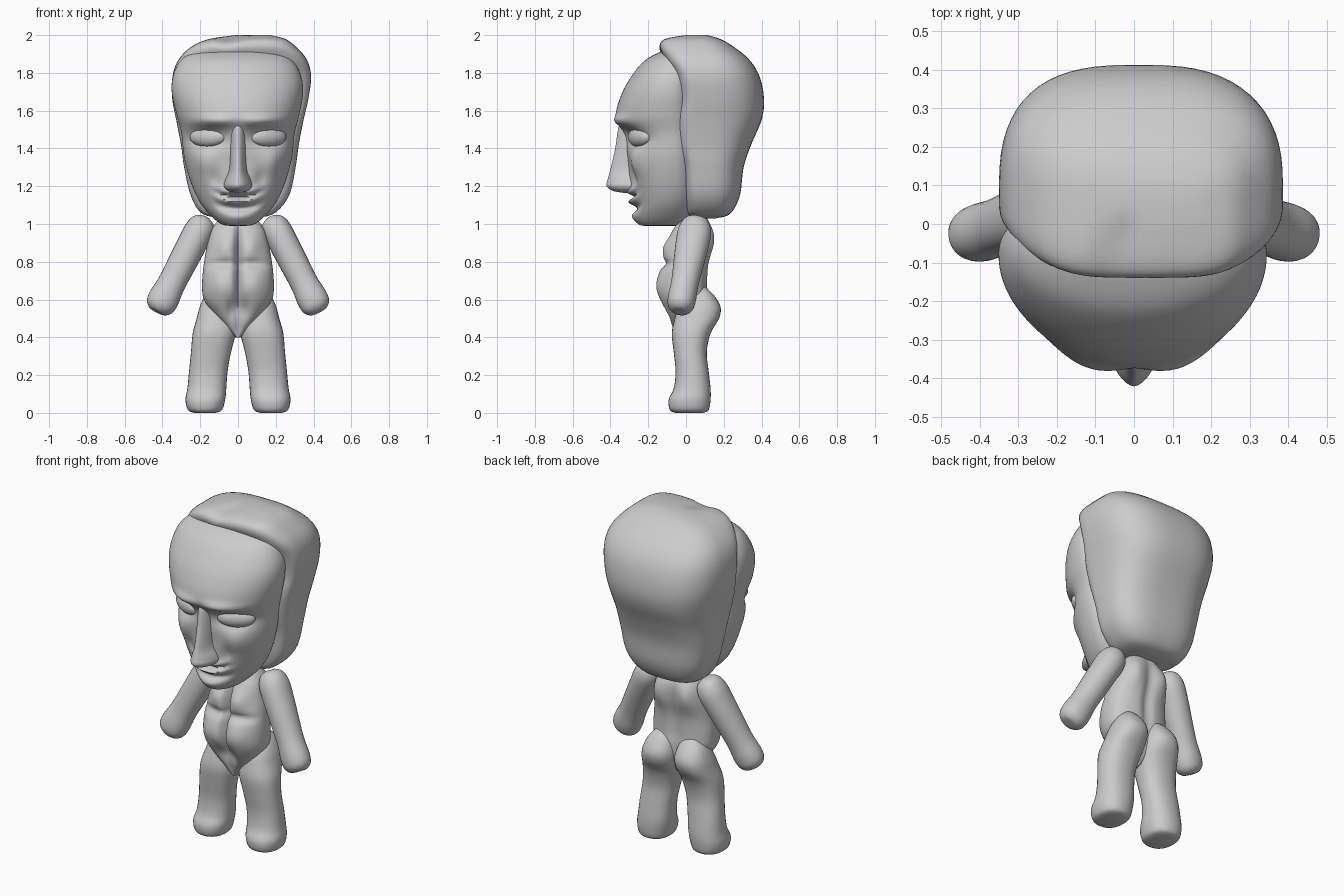
import bpy, bmesh, math
from mathutils import Vector, Matrix

grey = bpy.data.materials.new("plain grey")
grey.diffuse_color = (0.6, 0.6, 0.6, 1)


def finish(bm, name, angle=60):
    bmesh.ops.recalc_face_normals(bm, faces=bm.faces)
    me = bpy.data.meshes.new(name)
    bm.to_mesh(me)
    bm.free()
    me.materials.append(grey)
    ob = bpy.data.objects.new(name, me)
    bpy.context.collection.objects.link(ob)
    bpy.ops.object.select_all(action='DESELECT')
    ob.select_set(True)
    bpy.context.view_layer.objects.active = ob
    bpy.ops.object.shade_smooth_by_angle(angle=math.radians(angle))
    return ob


def smooth_row(rows, t):
    """Catmull-Rom blend through a list of ring tuples."""
    i = min(int(t), len(rows) - 2)
    u = t - i
    p = [rows[max(0, min(len(rows) - 1, i + k))] for k in (-1, 0, 1, 2)]
    return [0.5 * (2 * b + (c - a) * u + (2 * a - 5 * b + 4 * c - d) * u * u
                   + (3 * b - a - 3 * c + d) * u ** 3) for a, b, c, d in zip(*p)]


def loft(name, rings, rows, cols, n=2.0, nf=None, sculpt=None, matrix=None):
    """Rings are (z, half width, front y, back y, middle y, middle x)."""
    bm = bmesh.new()
    loops = []
    for r in range(rows + 1):
        z, w, front, back, cy, cx = smooth_row(rings, r / rows * (len(rings) - 1))
        loop = []
        for k in range(cols):
            a = 2 * math.pi * k / cols
            c, s = math.cos(a), math.sin(a)
            e = 2 / ((nf or n) if s < 0 else n)
            x = cx + w * math.copysign(abs(c) ** e, c)
            y = cy + (back - cy if s > 0 else cy - front) * math.copysign(abs(s) ** e, s)
            co = Vector((x, y, z))
            if sculpt:
                co += Vector(sculpt(x, s, z))
            loop.append(bm.verts.new(matrix @ co if matrix else co))
        loops.append(loop)
    for a, b in zip(loops, loops[1:]):
        for k in range(cols):
            bm.faces.new((a[k], a[(k + 1) % cols], b[(k + 1) % cols], b[k]))
    bm.faces.new(loops[0])
    bm.faces.new(loops[-1])
    return finish(bm, name)


def bump(x, z, px, pz, sx, sz, d):
    return d * math.exp(-((x - px) / sx) ** 2 - ((z - pz) / sz) ** 2)


# Face with brow, eye sockets, cheeks, lips and chin
def face_sculpt(x, s, z):
    if s > 0:
        return 0, 0, 0
    ax = abs(x)
    y = bump(ax, z, .16, 1.455, .1, .05, .05)         # socket
    y += bump(ax, z, .12, 1.545, .11, .03, -.03)      # brow
    y += bump(ax, z, .19, 1.33, .06, .07, -.025)      # cheek
    y += bump(ax, z, .12, 1.24, .03, .05, .015)       # smile fold
    zz = z - 1.8 * x * x
    for pz, sz, d in ((1.165, .018, -.025), (1.143, .012, .025),
                      (1.117, .018, -.028), (1.08, .02, .022)):
        y += d * math.exp(-(x / .11) ** 4 - ((zz - pz) / sz) ** 2)
    y += bump(x, z, 0, 1.035, .08, .03, -.015)        # chin
    return 0, y * min(1, -s * 2.5), 0


loft("face", [
    (.99, .04, -.22, -.06, -.13, 0), (1.0, .09, -.25, -.02, -.12, 0),
    (1.05, .15, -.275, .04, -.10, 0), (1.12, .205, -.28, .07, -.08, 0),
    (1.22, .25, -.30, .08, -.07, 0), (1.35, .285, -.31, .08, -.07, 0),
    (1.48, .30, -.335, .08, -.07, 0), (1.58, .325, -.37, .08, -.08, 0),
    (1.69, .347, -.34, .08, -.08, -.003), (1.78, .34, -.29, .08, -.07, -.005),
    (1.86, .30, -.225, .08, -.06, -.008), (1.905, .23, -.15, .06, -.05, -.01),
    (1.92, .12, -.10, .03, -.03, -.01)], 96, 112, n=2.2, nf=2.1, sculpt=face_sculpt)

# Nose, widening to the nostrils
loft("nose", [
    (1.165, .02, -.33, -.2, -.27, 0), (1.175, .055, -.385, -.2, -.28, 0),
    (1.20, .075, -.42, -.2, -.28, 0), (1.235, .068, -.415, -.2, -.28, 0),
    (1.29, .048, -.40, -.2, -.28, 0), (1.40, .042, -.375, -.2, -.29, 0),
    (1.49, .04, -.362, -.2, -.29, 0), (1.56, .04, -.345, -.2, -.28, 0)], 32, 32, n=2, nf=1.7)

# Eyes set at a slant around the face
for side, label in ((1, "left"), (-1, "right")):
    bm = bmesh.new()
    m = (Matrix.Translation((side * .16, -.245, 1.46))
         @ Matrix.Rotation(side * math.radians(27), 4, 'Z')
         @ Matrix.Diagonal((.105, .045, .053, 1)))
    bmesh.ops.create_uvsphere(bm, u_segments=32, v_segments=16, radius=1, matrix=m)
    finish(bm, label + "_eye")


# Hair shell behind the face, swept to one side
def hair_sculpt(x, s, z):
    f = max(0, min(1, (z - 1.85) / .1))
    return 0, 0, -f * .018 * math.exp(-((x + .05) / .07) ** 2) * max(0, -s)


loft("hair", [
    (1.03, .08, .05, .16, .1, 0), (1.055, .19, .01, .235, .1, 0),
    (1.15, .26, -.005, .285, .1, .01), (1.30, .295, -.02, .305, .1, .01),
    (1.42, .312, -.05, .345, .09, .01), (1.55, .337, -.06, .40, .08, .01),
    (1.66, .36, -.04, .413, .08, .012), (1.78, .367, -.06, .39, .08, .02),
    (1.87, .34, -.11, .335, .08, .025), (1.94, .275, -.14, .25, .07, .03),
    (1.98, .20, -.11, .18, .06, .05), (2.0, .09, 0, .11, .06, .08)],
    48, 64, n=2.8, nf=4, sculpt=hair_sculpt)


# Torso with a split front, chest, belly halves and a spine groove
def torso_sculpt(x, s, z):
    ax = abs(x)
    if s > 0:
        return 0, bump(x, z, 0, .75, .03, .25, -.02) + bump(ax, z, .1, .92, .05, .08, .02), 0
    y = bump(x, z, 0, .75, .016, .24, .07)
    y += bump(ax, z, .07, .88, .05, .05, -.025)
    y += bump(ax, z, .07, .79, .10, .022, .025)
    y += bump(ax, z, .09, .68, .06, .08, -.015)
    y += bump(ax, z, .03, .55, .03, .06, .03)
    return 0, y * min(1, -s * 2), 0


loft("torso", [
    (.40, .012, -.055, .04, 0, 0), (.45, .06, -.075, .08, 0, 0),
    (.52, .125, -.11, .11, 0, 0), (.60, .18, -.14, .12, 0, 0),
    (.68, .19, -.15, .115, 0, 0), (.78, .182, -.13, .12, 0, 0),
    (.88, .165, -.10, .14, .02, 0), (.97, .14, -.07, .14, .03, 0),
    (1.04, .09, -.02, .11, .05, 0)], 56, 80, n=2.4, sculpt=torso_sculpt)

# Legs with buttocks and rounded feet, and arms with mitten hands
shoulder, hand = Vector((.17, .06, 1.035)), Vector((.43, -.035, .535))
for side, label in ((1, "left"), (-1, "right")):
    loft(label + "_leg", [
        (z, w, f, b, (f + b) / 2, side * x) for z, w, f, b, x in (
            (0, .055, -.055, .09, .175), (.015, .09, -.085, .12, .175),
            (.07, .105, -.092, .13, .173), (.13, .103, -.065, .13, .165),
            (.22, .102, -.055, .12, .157), (.32, .106, -.065, .11, .143),
            (.42, .114, -.075, .13, .126), (.50, .107, -.06, .175, .112),
            (.56, .098, -.04, .183, .105), (.62, .075, 0, .15, .10),
            (.67, .04, .04, .10, .09))], 40, 32, n=2.3)
    z_axis = Vector((side * (hand.x - shoulder.x), hand.y - shoulder.y, hand.z - shoulder.z))
    length = z_axis.length
    z_axis.normalize()
    x_axis = Vector((0, 1, 0)).cross(z_axis).normalized()
    y_axis = z_axis.cross(x_axis)
    m = Matrix((x_axis, y_axis, z_axis)).transposed().to_4x4()
    m.translation = (side * shoulder.x, shoulder.y, shoulder.z)
    loft(label + "_arm", [
        (t * length, w, -d, d, 0, 0) for t, w, d in (
            (0, .02, .03), (.04, .06, .065), (.14, .078, .088), (.30, .078, .088),
            (.50, .076, .08), (.70, .074, .073), (.85, .082, .075),
            (.94, .076, .068), (.99, .05, .045), (1, .02, .02))], 32, 28, n=2.1, matrix=m)
